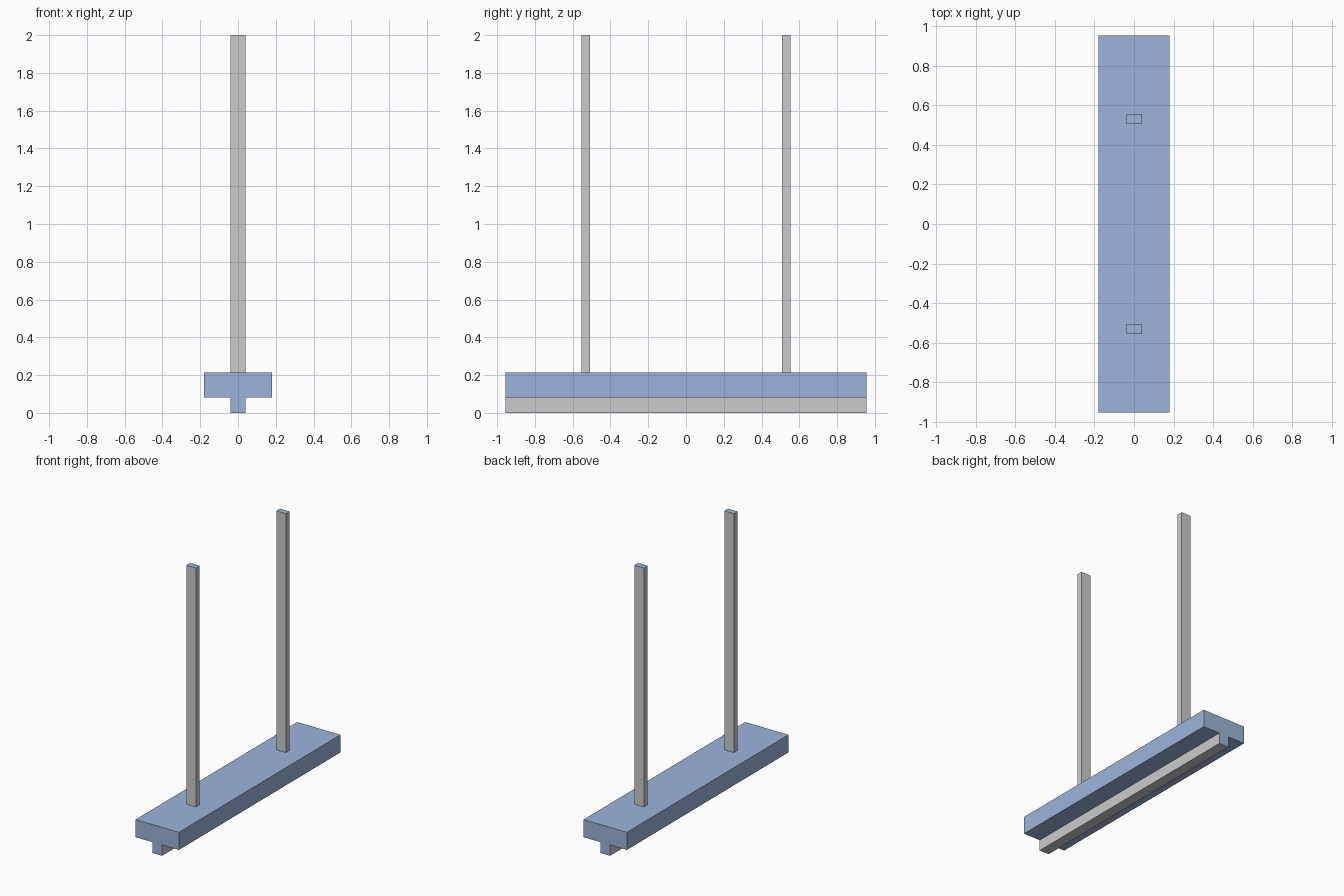
import bpy, bmesh
from mathutils import Vector

if "Cube" in bpy.data.objects:
    bpy.data.objects.remove(bpy.data.objects["Cube"])

blue = bpy.data.materials.new("blue_paint")
blue.diffuse_color = (0.33, 0.46, 0.70, 1)
blue.use_nodes = True
blue.node_tree.nodes["Principled BSDF"].inputs["Base Color"].default_value = blue.diffuse_color
grey = bpy.data.materials.new("bare_metal")
grey.diffuse_color = (0.8, 0.8, 0.8, 1)
grey.use_nodes = True
grey.node_tree.nodes["Principled BSDF"].inputs["Base Color"].default_value = grey.diffuse_color


def box(name, lo, hi, painted):
    """Box between two corners; painted(normal) picks the blue faces."""
    lo, hi = Vector(lo), Vector(hi)
    bm = bmesh.new()
    bmesh.ops.create_cube(bm, size=1)
    bmesh.ops.scale(bm, vec=hi - lo, verts=bm.verts)
    bmesh.ops.translate(bm, vec=(lo + hi) / 2, verts=bm.verts)
    bm.normal_update()
    for f in bm.faces:
        f.material_index = 0 if painted(f.normal) else 1
    mesh = bpy.data.meshes.new(name)
    bm.to_mesh(mesh)
    bm.free()
    mesh.materials.append(blue)
    mesh.materials.append(grey)
    obj = bpy.data.objects.new(name, mesh)
    bpy.context.collection.objects.link(obj)
    return obj


HALF_LEN, RAIL_TOP, BASE_TOP = 0.955, 0.081, 0.213

# Wide base slab, fully painted
box("base_slab", (-0.179, -HALF_LEN, RAIL_TOP), (0.179, HALF_LEN, BASE_TOP),
    lambda n: True)

# Narrow rail beneath it, painted on its ends only
box("bottom_rail", (-0.04, -HALF_LEN, 0), (0.04, HALF_LEN, RAIL_TOP),
    lambda n: abs(n.y) > 0.5)

# Two upright posts with painted tops
for side, y in (("front", -0.532), ("back", 0.532)):
    box(f"{side}_post", (-0.04, y - 0.0225, BASE_TOP), (0.04, y + 0.0225, 2),
        lambda n: n.z > 0.5)
